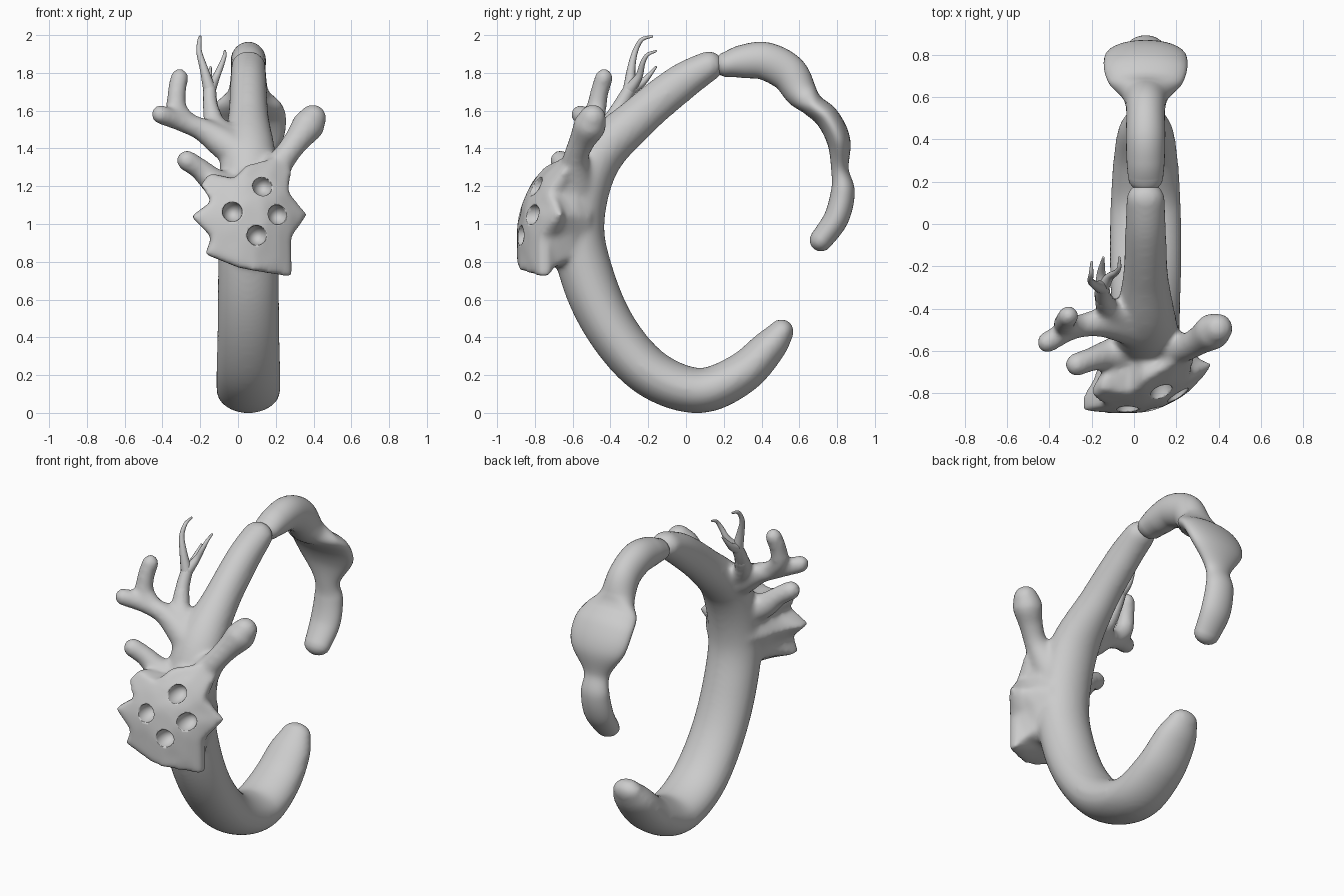
import bpy, bmesh, math
from mathutils import Vector

if "Cube" in bpy.data.objects:
    bpy.data.objects.remove(bpy.data.objects["Cube"])

CX = 0.055   # the band sits slightly right of centre


def catmull(pts, steps):
    """Smooth interpolation of (x, y, z, side radius, normal radius)."""
    out, n = [], len(pts)
    for i in range(n - 1):
        p0, p1, p2, p3 = (pts[max(0, min(n - 1, i + k))] for k in (-1, 0, 1, 2))
        for s in range(steps):
            t = s / steps
            out.append([0.5 * (2 * b + (c - a) * t + (2 * a - 5 * b + 4 * c - d) * t * t
                               + (3 * b - a - 3 * c + d) * t ** 3)
                        for a, b, c, d in zip(p0, p1, p2, p3)])
    return out + [list(pts[-1])]


def tube(bm, pts, ref, sides=24, steps=8):
    """Elliptical tube with rounded ends, swept along the points."""
    path = catmull(pts, steps)
    P = [Vector(p[:3]) for p in path]
    n = len(P)
    T = [(P[min(i + 1, n - 1)] - P[max(i - 1, 0)]).normalized() for i in range(n)]
    rows = [(P[i], T[i], path[i][3], path[i][4]) for i in range(n)]
    a, b = path[0][3:]
    c, d = path[-1][3:]
    angles = [math.radians(k) for k in (22, 44, 64, 82)]
    start = [(P[0] - T[0] * min(a, b) * math.sin(t), T[0], a * math.cos(t), b * math.cos(t))
             for t in reversed(angles)]
    end = [(P[-1] + T[-1] * min(c, d) * math.sin(t), T[-1], c * math.cos(t), d * math.cos(t))
           for t in angles]
    rings = []
    for p, t, ra, rb in start + rows + end:
        side = (ref - t * ref.dot(t)).normalized()
        up = t.cross(side)
        rings.append([bm.verts.new(p + side * ra * math.cos(q) + up * rb * math.sin(q))
                      for q in (2 * math.pi * k / sides for k in range(sides))])
    skin(bm, rings)


def skin(bm, rings):
    """Close a stack of rings into a solid."""
    faces = [bm.faces.new(rings[0]), bm.faces.new(rings[-1])]
    for r0, r1 in zip(rings, rings[1:]):
        for k in range(len(r0)):
            j = (k + 1) % len(r0)
            faces.append(bm.faces.new((r0[k], r0[j], r1[j], r1[k])))
    bmesh.ops.recalc_face_normals(bm, faces=faces)


def finish(bm, name):
    for f in bm.faces:
        f.smooth = True
    me = bpy.data.meshes.new(name)
    bm.to_mesh(me)
    bm.free()
    ob = bpy.data.objects.new(name, me)
    bpy.context.collection.objects.link(ob)
    return ob


def round_pts(rows):
    return [(x, y, z, r, r) for x, y, z, r in rows]


def band_pts(rows):
    return [(CX, *r) for r in rows]


X, Y = Vector((1, 0, 0)), Vector((0, 1, 0))

# Main C-shaped band
bm = bmesh.new()
tube(bm, band_pts([
    (.505, .43, .095, .068), (.44, .35, .132, .092), (.29, .205, .155, .11),
    (.07, .118, .168, .12), (-.18, .205, .17, .128), (-.38, .42, .165, .134),
    (-.515, .70, .162, .142), (-.57, 1.0, .16, .138), (-.48, 1.33, .15, .13),
    (-.25, 1.565, .108, .11), (-.03, 1.745, .097, .1), (.12, 1.837, .092, .08)]), X, 32)

# Branches growing from the band and plaque
branches = [
    [(.02, -.50, 1.36, .09), (-.08, -.47, 1.43, .085), (-.19, -.47, 1.50, .063),
     (-.30, -.50, 1.54, .052), (-.41, -.56, 1.58, .052)],
    [(-.24, -.48, 1.52, .05), (-.32, -.475, 1.60, .054), (-.325, -.46, 1.69, .05),
     (-.31, -.435, 1.775, .05)],
    [(.0, -.60, 1.16, .10), (-.12, -.62, 1.22, .075), (-.20, -.64, 1.29, .058),
     (-.27, -.665, 1.335, .057)],
    [(.13, -.58, 1.20, .11), (.235, -.585, 1.34, .07), (.31, -.55, 1.44, .07),
     (.37, -.51, 1.52, .088), (.395, -.495, 1.56, .075)],
    [(-.02, -.46, 1.42, .08), (-.12, -.40, 1.53, .055), (-.145, -.35, 1.62, .045)]]
for br in branches:
    tube(bm, round_pts(br), Y, 16)

# Rough-edged plaque with a curved front face that swells back into the band
outline = [(-.15, 1.27), (-.02, 1.24), (.04, 1.31), (.21, 1.36), (.285, 1.28), (.265, 1.17),
           (.37, 1.05), (.28, .93), (.285, .72), (.10, .75), (0, .77), (-.175, .84),
           (-.14, .93), (-.25, 1.04), (-.14, 1.12), (-.2, 1.21)]
BACK = -.5


def front_y(x, z):
    return -.895 + 1.1 * max(0, z - .95) ** 2 + 1.5 * max(0, x) ** 2


def plaque_ring(scale, blend, knob=1):
    """Scaled outline, moved from the front face towards the back plane."""
    ring = []
    for x, z in outline:
        # knob < 1 evens out the spikes towards an oval
        dx, dz = x - .06, z - 1.03
        r = math.hypot(dx / .23, dz / .29)
        s = scale * (knob + (1 - knob) / r)
        x, z = .06 + dx * s, 1.03 + dz * s
        y = front_y(x, z)
        ring.append(bm.verts.new((x, y + (BACK - y) * blend, z)))
    return ring


skin(bm, [plaque_ring(.35, 0), plaque_ring(.7, 0), plaque_ring(1, 0), plaque_ring(1, .17),
          plaque_ring(.92, .4, .6), plaque_ring(.84, .7, .3), plaque_ring(.62, 1, .2)])
body = finish(bm, "band_with_plaque")

# Hole cutters
bm = bmesh.new()
for x, z in [(.13, 1.2), (-.03, 1.065), (.21, 1.05), (.10, .94)]:
    res = bmesh.ops.create_uvsphere(bm, u_segments=24, v_segments=16, radius=.053)
    for v in res["verts"]:
        v.co = Vector((x, front_y(x, z), z)) + Vector((v.co.x, v.co.y * 1.6, v.co.z))
cutter = finish(bm, "hole_cutter")
cutter.hide_render = True
cutter.display_type = 'WIRE'

# Fuse everything into one soft surface, then cut the holes
m = body.modifiers.new("fuse", 'REMESH')
m.mode = 'VOXEL'
m.voxel_size = .014
m.use_smooth_shade = True
m = body.modifiers.new("soften", 'SMOOTH')
m.factor = .5
m.iterations = 16
m = body.modifiers.new("holes", 'BOOLEAN')
m.operation = 'DIFFERENCE'
m.solver = 'EXACT'
m.object = cutter

# Thin forked twig
bm = bmesh.new()
fork = (-.15, -.30, 1.71, .034)
for tw in [
    [(-.11, -.41, 1.51, .05), (-.145, -.35, 1.62, .04), fork],
    [fork, (-.18, -.29, 1.82, .022), (-.205, -.27, 1.91, .015), (-.203, -.235, 1.975, .011),
     (-.20, -.18, 1.993, .006)],
    [fork, (-.115, -.25, 1.78, .02), (-.085, -.23, 1.85, .014), (-.07, -.205, 1.895, .01),
     (-.07, -.16, 1.915, .006)],
    [fork, (-.155, -.23, 1.75, .02), (-.145, -.16, 1.83, .006)]]:
    tube(bm, round_pts(tw), X, 12)
finish(bm, "forked_twig")

# Tail: arched link, flat wide pad and rounded end
bm = bmesh.new()
tube(bm, band_pts([
    (.22, 1.845, .083, .068), (.30, 1.86, .09, .088), (.42, 1.862, .093, .1),
    (.54, 1.80, .092, .1), (.61, 1.695, .11, .085), (.67, 1.63, .175, .062),
    (.75, 1.56, .198, .064), (.808, 1.44, .18, .062), (.815, 1.29, .085, .046),
    (.83, 1.17, .09, .063), (.795, 1.03, .094, .066), (.715, .915, .08, .06)]), X, 32)
finish(bm, "tail")
